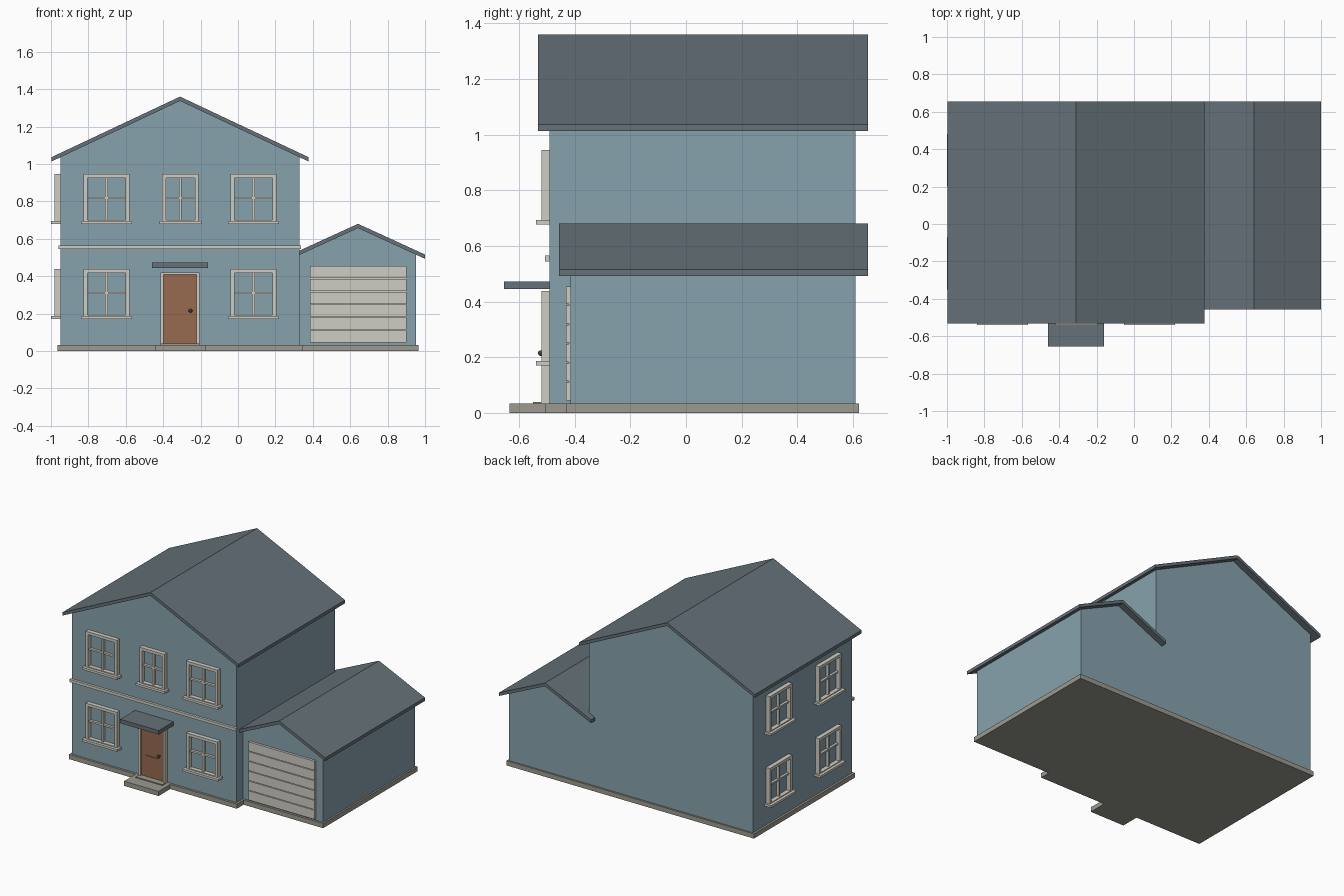
import bpy, bmesh, math
from mathutils import Matrix, Vector

cube = bpy.data.objects.get("Cube")
if cube:
    bpy.data.objects.remove(cube)


def material(name, rgb):
    linear = [(c / 255 / 12.92) if c < 11 else ((c / 255 + 0.055) / 1.055) ** 2.4 for c in rgb]
    m = bpy.data.materials.new(name)
    m.use_nodes = True
    m.diffuse_color = (*linear, 1)
    m.node_tree.nodes["Principled BSDF"].inputs["Base Color"].default_value = (*linear, 1)
    return m


SIDING = material("blue siding", (135, 162, 174))
ROOF = material("slate roof", (101, 113, 120))
TRIM = material("cream trim", (207, 205, 195))
STONE = material("grey stone", (156, 154, 143))
WOOD = material("brown wood", (151, 106, 78))
METAL = material("dark metal", (70, 66, 60))


def finish(name, bm, mat):
    bmesh.ops.recalc_face_normals(bm, faces=bm.faces)
    mesh = bpy.data.meshes.new(name)
    bm.to_mesh(mesh)
    bm.free()
    mesh.materials.append(mat)
    ob = bpy.data.objects.new(name, mesh)
    bpy.context.collection.objects.link(ob)
    return ob


def boxes(name, spans, mat, place=Matrix()):
    """One object from boxes given as (x0, x1, y0, y1, z0, z1)."""
    bm = bmesh.new()
    for x0, x1, y0, y1, z0, z1 in spans:
        mid = Vector((x0 + x1, y0 + y1, z0 + z1)) / 2
        size = Matrix.Diagonal((x1 - x0, y1 - y0, z1 - z0, 1))
        bmesh.ops.create_cube(bm, size=1, matrix=place @ Matrix.Translation(mid) @ size)
    return finish(name, bm, mat)


def prism(name, points, offset, mat):
    """Extrude a closed outline along the offset."""
    bm = bmesh.new()
    face = bm.faces.new([bm.verts.new(p) for p in points])
    ext = bmesh.ops.extrude_face_region(bm, geom=[face])
    verts = [v for v in ext["geom"] if isinstance(v, bmesh.types.BMVert)]
    bmesh.ops.translate(bm, verts=verts, vec=offset)
    return finish(name, bm, mat)


def gabled_block(name, x0, x1, front, ridge, slope, overhang):
    """Walls with a gable and a thin overhanging roof."""
    back, base, thick = 0.61, 0.03, 0.023
    mid, half = (x0 + x1) / 2, (x1 - x0) / 2
    wall_peak = ridge - thick / 2
    eave = wall_peak - slope * half
    outline = [(x0, base), (x1, base), (x1, eave), (mid, wall_peak), (x0, eave)]
    prism(name + "_walls", [(x, front, z) for x, z in outline], (0, back - front, 0), SIDING)
    reach = half + overhang
    drop = ridge - slope * reach
    outline = [(mid - reach, drop), (mid, ridge), (mid + reach, drop),
               (mid + reach, drop - thick), (mid, ridge - thick), (mid - reach, drop - thick)]
    y0, y1 = front - 0.042, back + 0.045
    prism(name + "_roof", [(x, y0, z) for x, z in outline], (0, y1 - y0, 0), ROOF)


def window(name, width, bottom, place):
    """Casing, cross bars and sill on a wall facing local -y."""
    w, t, h = width / 2, 0.02, 0.255
    bottom += 0.01
    top, middle = bottom + h, bottom + h / 2
    boxes(name + "_frame", [
        (-w, -w + t, -0.03, 0, bottom, top),
        (w - t, w, -0.03, 0, bottom, top),
        (-w + t, w - t, -0.03, 0, top - t, top),
        (-w + t, w - t, -0.03, 0, bottom, bottom + t / 2),
        (-0.007, 0.007, -0.018, 0, bottom, top - t),
        (-w + t, w - t, -0.017, 0, middle - 0.006, middle + 0.006),
    ], TRIM, place)
    boxes(name + "_sill", [(-w - 0.015, w + 0.015, -0.05, 0, bottom - 0.012, bottom + 0.004)], TRIM, place)


# Main house and garage
gabled_block("house", -0.95, 0.33, -0.49, 1.36, 0.471, 0.046)
gabled_block("garage", 0.33, 0.953, -0.415, 0.68, 0.458, 0.047)

# Foundation and front step
plan = [(-0.965, -0.505), (0.345, -0.505), (0.345, -0.43), (0.965, -0.43), (0.965, 0.622), (-0.965, 0.622)]
prism("foundation", [(x, y, 0) for x, y in plan], (0, 0, 0.033), STONE)
boxes("front_step", [(-0.445, -0.175, -0.635, -0.505, 0, 0.033)], STONE)

# Band between the floors
boxes("floor_band", [(-0.96, 0.338, -0.507, -0.49, 0.545, 0.565)], TRIM)

# Windows on the front and the right side
LOW, HIGH = 0.173, 0.68
for label, x, width, levels in (("right", -0.703, 0.245, (LOW, HIGH)),
                                ("middle", -0.308, 0.195, (HIGH,)),
                                ("left", 0.083, 0.245, (LOW, HIGH))):
    for z in levels:
        floor = "upper" if z == HIGH else "lower"
        window(f"{floor}_{label}_window", width, z, Matrix.Translation((x, -0.49, 0)))
turn = Matrix.Rotation(-math.pi / 2, 4, "Z")
for label, y in (("front", -0.21), ("back", 0.34)):
    for z in (LOW, HIGH):
        floor = "upper" if z == HIGH else "lower"
        window(f"{floor}_side_{label}_window", 0.25, z, Matrix.Translation((-0.95, y, 0)) @ turn)

# Front door with casing, panels, knob and canopy
door_x = Matrix.Translation((-0.31, -0.49, 0))
boxes("door_frame", [(-0.105, -0.088, -0.03, 0, 0.033, 0.42),
                     (0.088, 0.105, -0.03, 0, 0.033, 0.42),
                     (-0.088, 0.088, -0.03, 0, 0.408, 0.42)], TRIM, door_x)
boxes("door_threshold", [(-0.105, 0.105, -0.06, 0, 0.033, 0.04)], STONE, door_x)
boxes("front_door", [(-0.088, 0.088, -0.016, 0, 0.04, 0.408)], WOOD, door_x)
boxes("door_panels", [(-0.055, 0.05, -0.02, -0.015, 0.075, 0.19),
                      (-0.055, 0.05, -0.02, -0.015, 0.24, 0.375)], WOOD, door_x)
bm = bmesh.new()
bmesh.ops.create_uvsphere(bm, u_segments=12, v_segments=8, radius=0.01,
                          matrix=Matrix.Translation((-0.254, -0.522, 0.215)))
bmesh.ops.create_cone(bm, cap_ends=True, segments=8, radius1=0.004, radius2=0.004, depth=0.02,
                      matrix=Matrix.Translation((-0.254, -0.512, 0.215)) @ Matrix.Rotation(math.pi / 2, 4, "X"))
knob = finish("door_knob", bm, METAL)
knob.data.polygons.foreach_set("use_smooth", [True] * len(knob.data.polygons))
boxes("door_canopy", [(-0.46, -0.16, -0.655, -0.49, 0.445, 0.473)], ROOF)

# Sectional garage door
rows, low, high, gap = 6, 0.045, 0.455, 0.005
pitch = (high - low + gap) / rows
boxes("garage_door_back", [(0.385, 0.9, -0.421, -0.415, low, high)], TRIM)
boxes("garage_door_sections", [(0.385, 0.9, -0.432, -0.421, low + i * pitch, low + (i + 1) * pitch - gap)
                               for i in range(rows)], TRIM)
